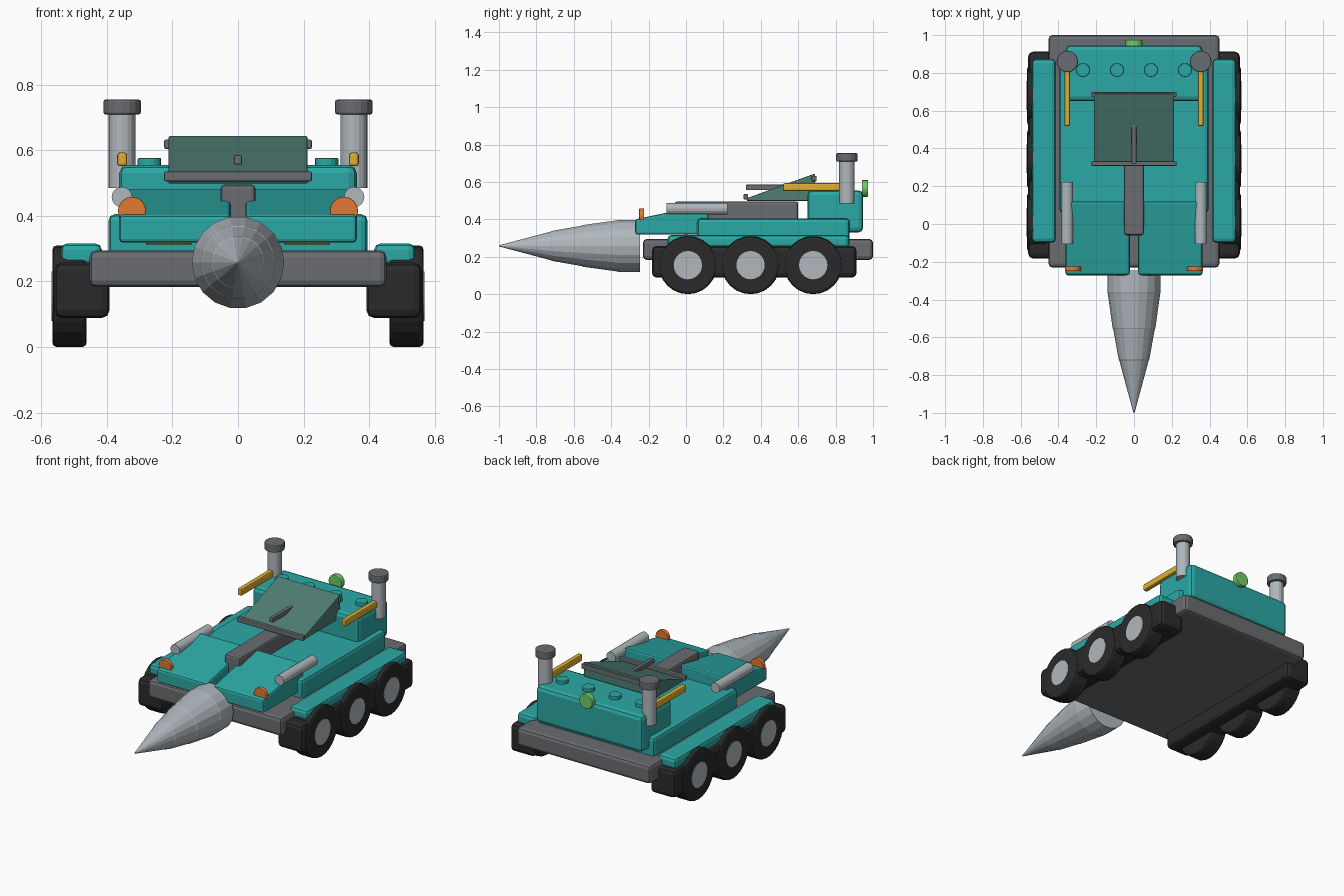
import bpy, bmesh, math
from mathutils import Matrix, Vector

if "Cube" in bpy.data.objects:
    bpy.data.objects.remove(bpy.data.objects["Cube"])


def mat(name, r, g, b):
    m = bpy.data.materials.new(name)
    lin = lambda c: c / 12.92 if c <= 0.04045 else ((c + 0.055) / 1.055) ** 2.4
    m.diffuse_color = (lin(r), lin(g), lin(b), 1)
    m.use_nodes = True
    m.node_tree.nodes["Principled BSDF"].inputs["Base Color"].default_value = m.diffuse_color
    return m


TEAL = mat("teal paint", 0.17, 0.66, 0.645)
GREY = mat("dark grey metal", 0.42, 0.425, 0.44)
BLACK = mat("black rubber", 0.165, 0.165, 0.17)
STEEL = mat("light steel", 0.69, 0.72, 0.74)
GOLD = mat("yellow paint", 0.88, 0.69, 0.20)
ORANGE = mat("orange lamp", 0.89, 0.47, 0.20)
GREEN = mat("green lamp", 0.45, 0.80, 0.41)
GLASS = mat("green glass", 0.31, 0.49, 0.45)


def finish(name, bm, material, bevel=0, segments=2):
    bmesh.ops.recalc_face_normals(bm, faces=bm.faces)
    me = bpy.data.meshes.new(name)
    bm.to_mesh(me)
    bm.free()
    me.materials.append(material)
    ob = bpy.data.objects.new(name, me)
    bpy.context.collection.objects.link(ob)
    if bevel:
        b = ob.modifiers.new("bevel", 'BEVEL')
        b.width, b.segments, b.limit_method = bevel, segments, 'ANGLE'
        b.angle_limit = math.radians(40)
    return ob


def box(name, x, y, z, material, bevel=0):
    """Box from (min, max) ranges."""
    bm = bmesh.new()
    bmesh.ops.create_cube(bm, size=1)
    for v in bm.verts:
        v.co = Vector([r[0] if c < 0 else r[1] for c, r in zip(v.co, (x, y, z))])
    return finish(name, bm, material, bevel)


def rod(name, a, b, r, material, sides=16, bevel=0):
    """Cylinder between two points."""
    a, b = Vector(a), Vector(b)
    d = b - a
    bm = bmesh.new()
    bmesh.ops.create_cone(bm, cap_ends=True, segments=sides, radius1=r, radius2=r, depth=d.length,
                          matrix=Matrix.Translation((a + b) / 2) @ d.to_track_quat('Z', 'Y').to_matrix().to_4x4())
    return finish(name, bm, material, bevel)


def prism(name, x, profile, material, bevel=0):
    """Side profile (y, z) extruded between two x values."""
    bm = bmesh.new()
    rings = [[bm.verts.new((xx, y, z)) for y, z in profile] for xx in x]
    bm.faces.new(rings[0])
    bm.faces.new(rings[1])
    n = len(profile)
    for i in range(n):
        j = (i + 1) % n
        bm.faces.new((rings[0][i], rings[0][j], rings[1][j], rings[1][i]))
    return finish(name, bm, material, bevel)


def span(s, a, b):
    return tuple(sorted((s * a, s * b)))


# Chassis
box("chassis", (-0.452, 0.452), (-0.23, 1.0), (0.183, 0.295), GREY, 0.02)

# Hull, spine and engine housing
box("hull", (-0.395, 0.395), (0.06, 0.875), (0.27, 0.405), TEAL, 0.02)
box("spine", (-0.053, 0.053), (-0.06, 0.6), (0.33, 0.495), GREY, 0.012)
box("engine_housing", (-0.362, 0.362), (0.65, 0.947), (0.33, 0.555), TEAL, 0.025)
for x in (-0.27, -0.09, 0.09, 0.27):
    rod("engine_knob", (x, 0.815, 0.54), (x, 0.815, 0.576), 0.036, TEAL, 16, 0.004)

# Cockpit canopy with cross bars and a centre rod
prism("canopy", (-0.212, 0.212), [(0.325, 0.498), (0.65, 0.498), (0.69, 0.56), (0.69, 0.645), (0.325, 0.513)],
      GLASS, 0.005)
box("canopy_lower_bar", (-0.225, 0.225), (0.308, 0.332), (0.505, 0.535), GREY, 0.005)
box("canopy_upper_bar", (-0.225, 0.225), (0.672, 0.698), (0.603, 0.632), GREY, 0.005)
box("canopy_rod", (-0.012, 0.012), (0.32, 0.53), (0.556, 0.585), GREY, 0.004)

# Drill: stepped cone rings along y
drill = [(-1.0, 0.003), (-0.722, 0.078), (-0.718, 0.081), (-0.557, 0.110), (-0.553, 0.113),
         (-0.367, 0.139), (-0.363, 0.141), (-0.245, 0.141)]
bm = bmesh.new()
N = 18
rings = [[bm.verts.new((r * math.cos(2 * math.pi * i / N), y, 0.258 + r * math.sin(2 * math.pi * i / N)))
          for i in range(N)] for y, r in drill]
for a, b in zip(rings, rings[1:]):
    for i in range(N):
        j = (i + 1) % N
        bm.faces.new((a[i], a[j], b[j], b[i]))
bm.faces.new(rings[0])
bm.faces.new(rings[-1])
finish("drill", bm, STEEL)

# Signal lamp at the back
rod("rear_lamp", (0, 0.94, 0.565), (0, 0.974, 0.565), 0.045, GREEN, 16, 0.004)

# Everything that repeats left and right
for s in (-1, 1):
    # Running gear
    box("track_box", span(s, 0.391, 0.56), (-0.182, 0.912), (0.088, 0.258), BLACK, 0.025)
    for y in (0.01, 0.345, 0.68):
        rod("wheel", (s * 0.461, y, 0.155), (s * 0.566, y, 0.155), 0.155, BLACK, 24, 0.014)
        rod("wheel_hub", (s * 0.54, y, 0.155), (s * 0.568, y, 0.155), 0.076, STEEL, 20)
    box("fender", span(s, 0.415, 0.54), (-0.098, 0.873), (0.245, 0.316), TEAL, 0.02)

    # Sloped hood plate with lamp, side tube and lower strut
    prism("hood_plate", span(s, 0.022, 0.362), [(-0.272, 0.318), (0.12, 0.318), (0.12, 0.482), (-0.272, 0.4)],
          TEAL, 0.012)
    rod("front_lamp", (s * 0.323, -0.25, 0.415), (s * 0.323, -0.225, 0.415), 0.043, ORANGE, 16, 0.003)
    rod("side_tube", (s * 0.354, -0.105, 0.457), (s * 0.354, 0.222, 0.457), 0.031, STEEL, 16)
    rod("hood_strut", (s * 0.28, 0.0, 0.323), (s * 0.14, 0.0, 0.323), 0.011, GOLD, 8)

    # Exhaust stack and yellow rail
    rod("exhaust_pipe", (s * 0.353, 0.86, 0.485), (s * 0.353, 0.86, 0.72), 0.041, STEEL, 16)
    rod("exhaust_cap", (s * 0.353, 0.86, 0.709), (s * 0.353, 0.86, 0.754), 0.057, GREY, 16, 0.006)
    box("rail", span(s, 0.338, 0.368), (0.518, 0.86), (0.551, 0.593), GOLD, 0.008)
